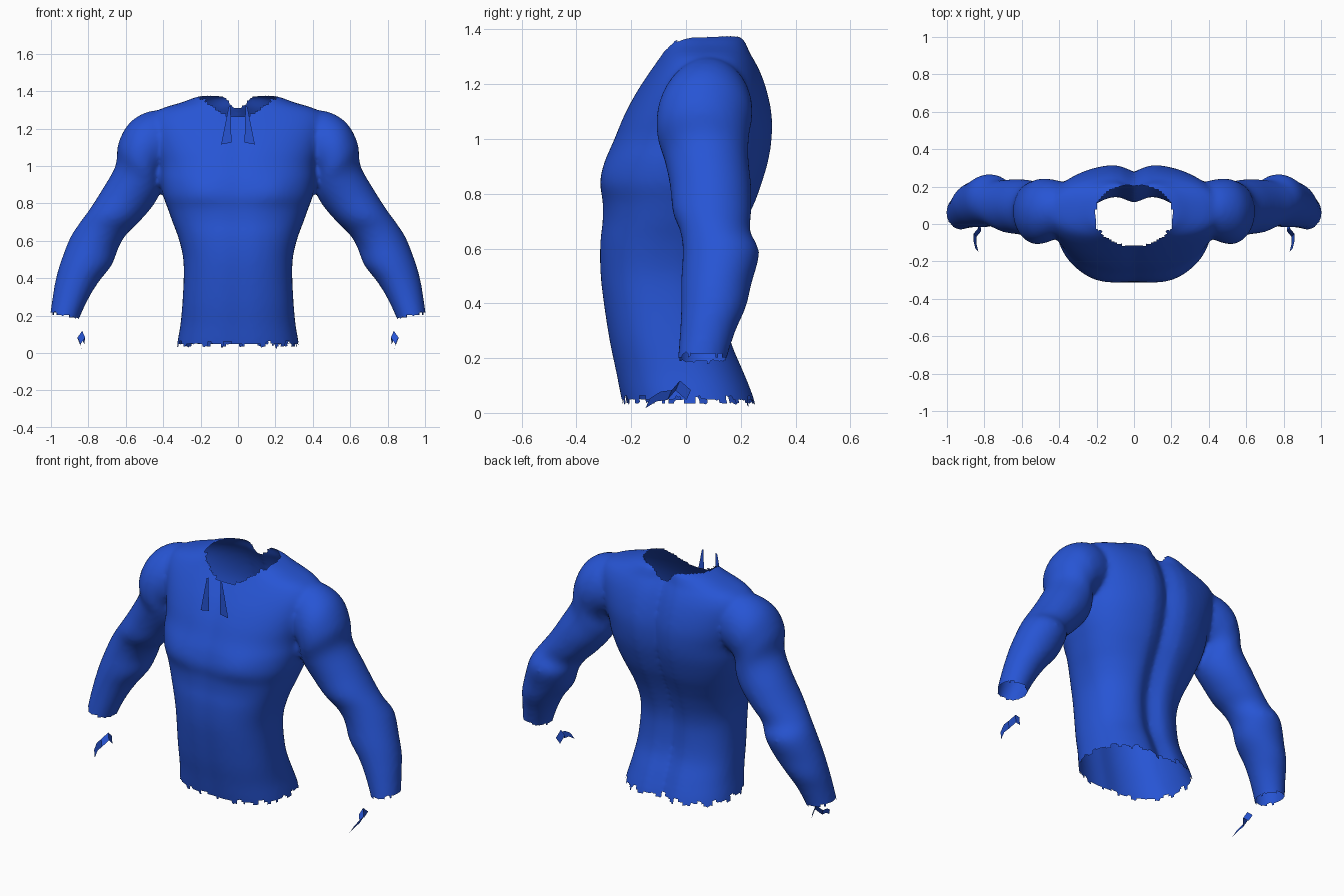
import bpy, bmesh, math
from mathutils import Vector

cube = bpy.data.objects.get("Cube")
if cube:
    bpy.data.objects.remove(cube)

blue = bpy.data.materials.new("royal_blue")
blue.use_nodes = True
blue.diffuse_color = (0.02, 0.09, 0.66, 1)
blue.node_tree.nodes["Principled BSDF"].inputs["Base Color"].default_value = (0.02, 0.09, 0.66, 1)


def resample(rows, steps=4):
    """Catmull-Rom interpolation of rows of numbers."""
    out = []
    for i in range(len(rows) - 1):
        p = [rows[max(0, min(len(rows) - 1, i + k))] for k in (-1, 0, 1, 2)]
        for s in range(steps):
            t = s / steps
            out.append([0.5 * (2 * b + (c - a) * t + (2 * a - 5 * b + 4 * c - d) * t * t
                               + (3 * b - a - 3 * c + d) * t ** 3) for a, b, c, d in zip(*p)])
    return out + [list(rows[-1])]


def loft(bm, rings):
    """Closed tube through rings of points, with capped ends."""
    rows = [[bm.verts.new(p) for p in ring] for ring in rings]
    n = len(rows[0])
    for a, b in zip(rows, rows[1:]):
        for i in range(n):
            bm.faces.new((a[i], a[(i + 1) % n], b[(i + 1) % n], b[i]))
    bm.faces.new(rows[0][::-1])
    bm.faces.new(rows[-1])


def power(v, n):
    return math.copysign(abs(v) ** (2 / n), v)


def tooth(t):
    """Irregular zigzag between 0 and 1 for torn edges."""
    return 0.6 * ((t * 3.1) % 1) + 0.4 * abs(2 * ((t * 5.3) % 1) - 1)


def add_object(name, bm):
    mesh = bpy.data.meshes.new(name)
    bm.to_mesh(mesh)
    bm.free()
    mesh.materials.append(blue)
    ob = bpy.data.objects.new(name, mesh)
    bpy.context.collection.objects.link(ob)
    return ob


# Torso sections: height, half width, front y, back y
TORSO = [
    (-.08, .34, -.21, .29), (.05, .325, -.24, .258), (.15, .308, -.26, .22),
    (.27, .297, -.285, .172), (.42, .29, -.308, .155), (.52, .295, -.318, .165),
    (.62, .32, -.318, .195), (.70, .35, -.309, .228), (.77, .375, -.308, .26),
    (.84, .40, -.315, .285), (.92, .415, -.298, .308), (1.0, .42, -.265, .32),
    (1.08, .44, -.232, .32), (1.16, .46, -.19, .305), (1.23, .47, -.145, .282),
    (1.28, .45, -.11, .258), (1.31, .40, -.09, .24), (1.34, .30, -.075, .23),
    (1.37, .215, -.06, .215), (1.385, .12, .0, .15)]

# Arm sections: inner x, z, outer x, z, front y, back y
ARM = [
    (.25, 1.03, .36, 1.30, -.03, .20), (.36, .98, .48, 1.29, -.08, .235),
    (.41, .95, .58, 1.23, -.105, .242), (.415, .91, .64, 1.12, -.105, .23),
    (.42, .85, .655, 1.0, -.078, .228), (.46, .78, .725, .875, -.058, .238),
    (.53, .70, .795, .765, -.048, .238), (.60, .63, .85, .69, -.02, .235),
    (.64, .56, .90, .61, -.012, .267), (.675, .47, .95, .48, -.018, .24),
    (.745, .38, .975, .39, -.018, .218), (.80, .29, .99, .305, -.022, .18),
    (.85, .18, 1.005, .20, -.03, .147), (.87, .09, 1.015, .11, -.03, .14)]

SIDES = 64
angles = [2 * math.pi * i / SIDES for i in range(SIDES)]
bm = bmesh.new()

# Torso with chest, belly line and spine groove
rings = []
for z, w, front, back in resample(TORSO):
    ring = []
    for a in angles:
        x = w * power(math.cos(a), 2.4)
        y = (front + back) / 2 + (back - front) / 2 * power(math.sin(a), 2.4)
        groove = math.exp(-(x / .06) ** 2)
        if math.sin(a) > 0:
            y -= .042 * groove
        else:
            y += .008 * groove
            y -= .012 * math.exp(-((abs(x) - .2) / .1) ** 2 - ((z - .87) / .08) ** 2)
        ring.append((x, y, z))
    rings.append(ring)
loft(bm, rings)

# Both arms
for side in (1, -1):
    rings = []
    for xi, zi, xo, zo, front, back in resample(ARM):
        rings.append([(side * ((xi + xo) / 2 + (xo - xi) / 2 * math.cos(a)),
                       (front + back) / 2 + (back - front) / 2 * math.sin(a),
                       (zi + zo) / 2 + (zo - zi) / 2 * math.cos(a)) for a in angles])
    loft(bm, rings)
bmesh.ops.recalc_face_normals(bm, faces=bm.faces)
body = add_object("body_solid", bm)

# Fuse into one smooth skin
remesh = body.modifiers.new("fuse", 'REMESH')
remesh.mode = 'VOXEL'
remesh.voxel_size = .014
smooth = body.modifiers.new("relax", 'SMOOTH')
smooth.factor = .5
smooth.iterations = 6
bpy.context.view_layer.update()
graph = bpy.context.evaluated_depsgraph_get()
bm = bmesh.new()
bm.from_mesh(body.evaluated_get(graph).to_mesh())
bpy.data.objects.remove(body)


def torn_away(co):
    """True inside the neck, hem and wrist openings."""
    x, y, z = abs(co.x), co.y, co.z
    if z > 1.1:
        a = math.atan2(co.x, y - .045)
        r = math.hypot(x / .2, (y - .045) / .158)
        return r < .96 + .1 * tooth(abs(a))
    if x > .6:
        return z < .165 + .2 * (x - .85) + .025 * tooth(y * 6)
    return z < .012 + .05 * tooth(math.atan2(co.x, y) * .9)


bmesh.ops.delete(bm, geom=[v for v in bm.verts if torn_away(v.co)], context='VERTS')
for f in bm.faces:
    f.smooth = True
add_object("shirt", bm)

# Loose spikes below the neckline and scraps below the wrists
for side, label in ((1, "left"), (-1, "right")):
    bm = bmesh.new()
    spike = [(.035, 1.125), (.09, 1.115), (.05, 1.315), (.04, 1.32)]
    bm.faces.new([bm.verts.new((side * x, -.22, z)) for x, z in spike])
    add_object(label + "_neck_spike", bm)

    bm = bmesh.new()
    path = [(.83, .01, .065), (.825, -.03, .10), (.85, -.06, .065), (.85, -.10, .06), (.84, -.14, .035)]
    pairs = []
    for x, y, z in path:
        c = Vector((side * x, y, z))
        off = Vector((side * .008, .008, .018))
        pairs.append((bm.verts.new(c - off), bm.verts.new(c + off)))
    for (a, b), (c, d) in zip(pairs, pairs[1:]):
        bm.faces.new((a, c, d, b))
    add_object(label + "_wrist_scrap", bm)
